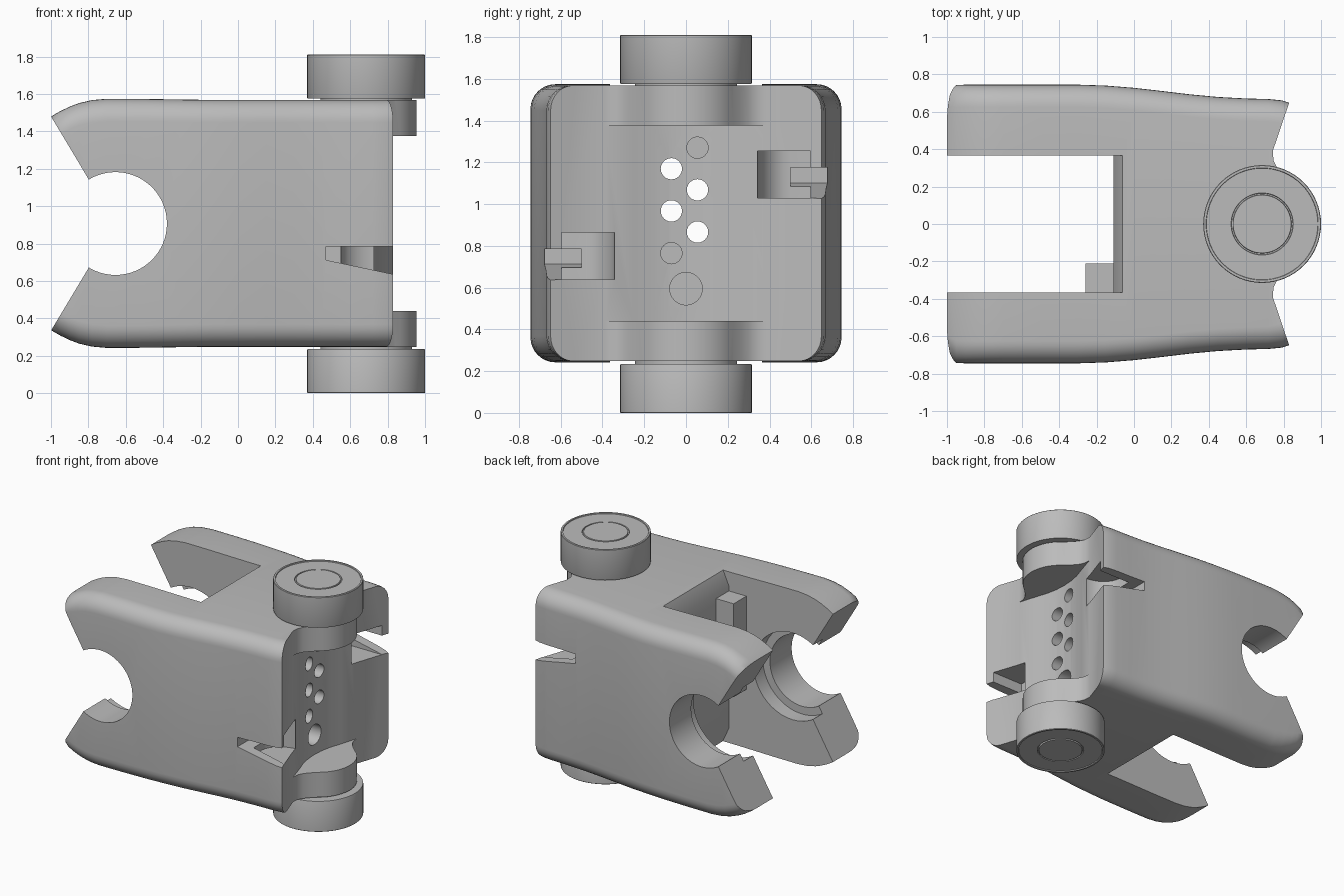
import bpy, bmesh
from math import cos, sin, pi, radians

if "Cube" in bpy.data.objects:
    bpy.data.objects.remove(bpy.data.objects["Cube"], do_unlink=True)

MID = 0.908  # mid height of the body

grey = bpy.data.materials.new("plain grey")
grey.use_nodes = True
grey.diffuse_color = (0.5, 0.5, 0.5, 1)
grey.node_tree.nodes["Principled BSDF"].inputs["Base Color"].default_value = (0.5, 0.5, 0.5, 1)


def finish(name, bm):
    bmesh.ops.recalc_face_normals(bm, faces=bm.faces)
    mesh = bpy.data.meshes.new(name)
    bm.to_mesh(mesh)
    bm.free()
    mesh.materials.append(grey)
    obj = bpy.data.objects.new(name, mesh)
    bpy.context.collection.objects.link(obj)
    return obj


def loft(name, rings):
    """Skin a list of equal closed rings and cap both ends."""
    bm = bmesh.new()
    rows = [[bm.verts.new(p) for p in ring] for ring in rings]
    n = len(rows[0])
    for a, b in zip(rows, rows[1:]):
        for i in range(n):
            bm.faces.new((a[i], a[(i + 1) % n], b[(i + 1) % n], b[i]))
    bm.faces.new(rows[0])
    bm.faces.new(rows[-1])
    return finish(name, bm)


def prism(name, pts, axis, lo, hi):
    """Extrude a 2D outline along x, y or z."""
    def place(p, d):
        q = list(p)
        q.insert("xyz".index(axis), d)
        return q
    return loft(name, [[place(p, d) for p in pts] for d in (lo, hi)])


def circle(cx, cy, r, n=48):
    return [(cx + r * cos(2 * pi * i / n), cy + r * sin(2 * pi * i / n)) for i in range(n)]


def both_sides(pts):
    return pts + [(x, -y) for x, y in reversed(pts) if y > 0]


def activate(obj):
    bpy.ops.object.select_all(action='DESELECT')
    obj.select_set(True)
    bpy.context.view_layer.objects.active = obj


def smooth(obj):
    activate(obj)
    bpy.ops.object.shade_smooth_by_angle(angle=radians(28))


def cut(obj, tool):
    tool.hide_render = True
    mod = obj.modifiers.new("cut", 'BOOLEAN')
    mod.operation, mod.solver, mod.object = 'DIFFERENCE', 'EXACT', tool
    activate(obj)
    bpy.ops.object.modifier_apply(modifier=mod.name)
    bpy.data.objects.remove(tool, do_unlink=True)


# Body: rounded rectangles lofted along x (x, half width, half height)
def section(x, w, h, r=0.12):
    ring = []
    for k, (sy, sz) in enumerate(((1, 1), (-1, 1), (-1, -1), (1, -1))):
        for i in range(9):
            a = (k + i / 8) * pi / 2
            ring.append((x, sy * (w - r) + r * cos(a), MID + sz * (h - r) + r * sin(a)))
    return ring


stations = [(-1, .69, .57), (-.985, .725, .58), (-.95, .743, .6), (-.9, .745, .624),
            (-.85, .745, .643), (-.78, .745, .659), (-.7, .745, .666), (-.5, .745, .665),
            (-.3, .745, .662), (-.15, .74, .66), (0, .728, .66), (.15, .711, .66),
            (.3, .693, .66), (.45, .679, .66), (.6, .671, .66), (.72, .668, .66),
            (.79, .661, .66), (.84, .645, .66), (1.0, .645, .66)]
body = loft("body", [section(*s) for s in stations])

# Space between the two arms, with sloped back edges
cut(body, prism("arm_gap", [(-1.2, -.1), (-.06, -.1), (-.06, .25), (-.11, .36), (-.11, 1.46),
                            (-.06, 1.57), (-.06, 2), (-1.2, 2)], "y", -.365, .365))

# Round mouth with a flared opening and an inner counterbore
cut(body, prism("mouth_hole", circle(-.655, .907, .275, 64), "y", -1, 1))
cut(body, prism("mouth_flare", [(-.655, .907), (-.8, .668), (-1.2, 0), (-1.2, 1.815),
                                (-.8, 1.146)], "y", -1, 1))
cut(body, prism("mouth_step", circle(-.655, .907, .335, 64), "y", -.48, .48))

# Swept end with a boss at top and bottom
boss_arc = [(.685 + .27 * cos(a), .27 * sin(a)) for a in (radians(48 - 6 * i) for i in range(9))]
end_line = [(1.3, .9), (.91, .9), (.83, .65), (.742, .39), (.746, .34), (.765, .30),
            (.80, .26), (.835, .226)]
cut(body, prism("end_cut", both_sides(end_line + boss_arc), "z", -.2, 2))

# Hollow between the bosses
hollow = both_sides([(1.2, .40), (.746, .40), (.70, .25), (.67, .16), (.655, .08), (.65, 0)])
cut(body, prism("end_hollow", hollow, "z", .44, 1.376))

# Cable holes through the middle wall
for i in range(6):
    y = .055 if i % 2 == 0 else -.07
    start = .3 if i in (0, 5) else -.4
    cut(body, prism("hole", circle(y, 1.27 - .101 * i, .051, 24), "x", start, 1.1))
cut(body, prism("large_hole", circle(0, .595, .078, 32), "x", .3, 1.1))

# Side notches: a wedge through the skin and a curved pocket behind it
for side, lift in ((-1, 0), (1, .39)):
    wedge = [(.47, .712 + lift), (.47, .785 + lift), (1, .785 + lift), (1, .60 + lift)]
    cut(body, prism("notch_wedge", wedge, "y", *sorted((side * .5, side * .9))))
    curve = [(.55 + .2 * (1 - cos(a)), .5 - .16 * sin(a))
             for a in (i * pi / 16 for i in range(9))]
    pocket = [(x, side * y) for x, y in [(1, .595), (.55, .595)] + curve + [(1, .34)]]
    cut(body, prism("notch_pocket", pocket, "z", .638 + lift, .863 + lift))
smooth(body)

# Stop block in the gap
prism("stop_block", [(-.26, -.37), (-.10, -.37), (-.10, -.21), (-.26, -.21)], "z", .70, 1.42)


# Rollers: turned profile (radius, height from the body outward)
profile = [(.245, -.03), (.245, .015), (.313, .015), (.315, .02), (.315, .247), (.312, .25),
           (.300, .25), (.298, .243), (.166, .243), (.164, .234), (.157, .234), (.155, .245)]
for name, base, d in (("upper_roller", 1.56, 1), ("lower_roller", .25, -1)):
    rings = [[(x, y, base + d * h) for x, y in circle(.685, 0, r, 64)] for r, h in profile]
    smooth(loft(name, rings))
